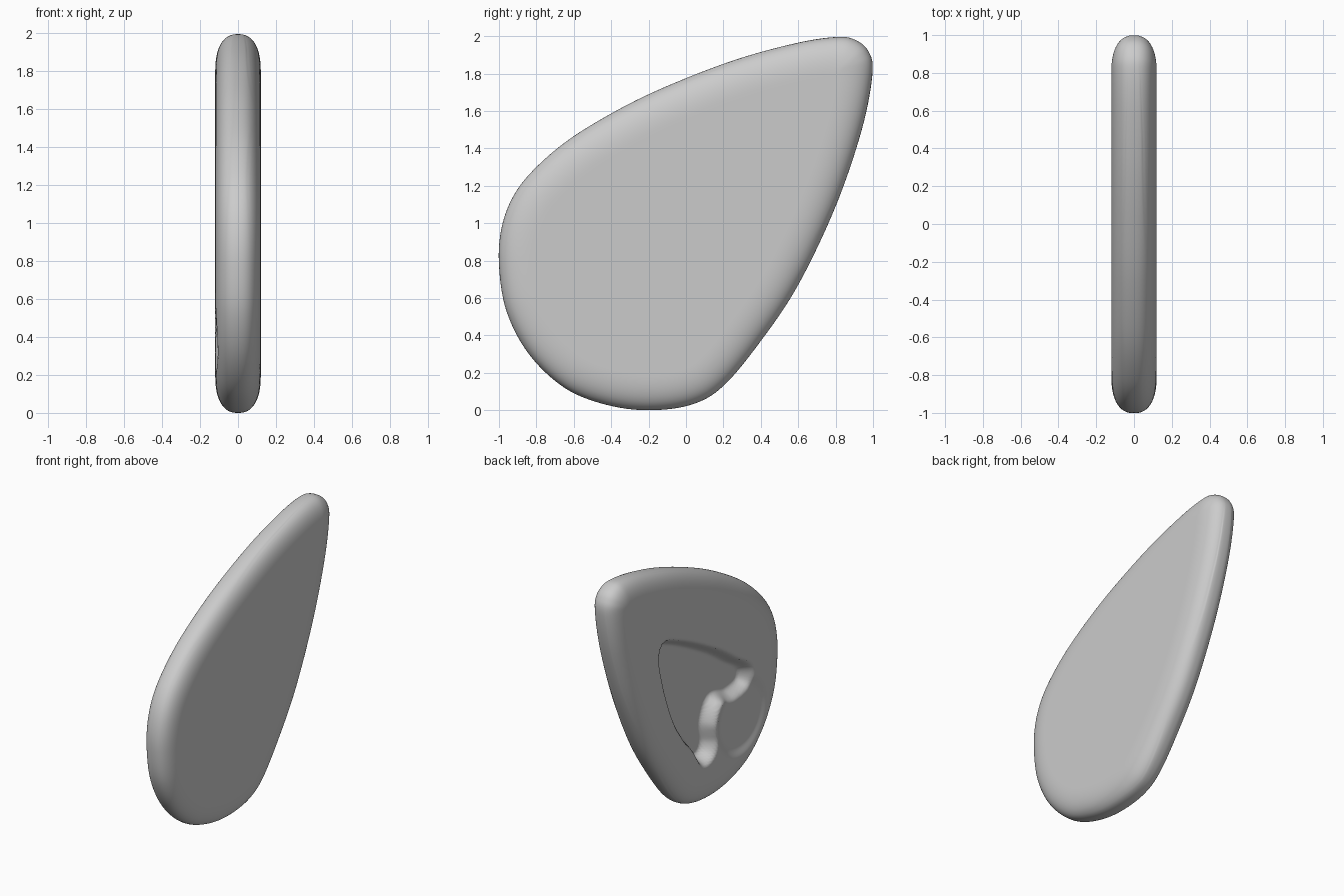
import bpy, bmesh, math
from mathutils import Vector, kdtree

if "Cube" in bpy.data.objects:
    bpy.data.objects.remove(bpy.data.objects["Cube"])

# (y, z) control points: teardrop outline and the carved hollow on the left face
OUTLINE = [(-.2, 0), (.03, .03), (.2, .13), (.4, .37), (.6, .67), (.8, 1.09), (.94, 1.5),
           (.997, 1.8), (.975, 1.92), (.9, 1.982), (.8, 1.995), (.6, 1.965), (.3, 1.885),
           (0, 1.775), (-.3, 1.64), (-.6, 1.465), (-.8, 1.3), (-.92, 1.15), (-.985, .98),
           (-1, .78), (-.96, .53), (-.84, .3), (-.65, .12), (-.43, .03)]
HOLLOW = [(-.03, .32), (.08, .47), (.18, .58), (.31, .78), (.42, 1.06), (.475, 1.31),
          (.41, 1.4), (.25, 1.35), (.04, 1.25), (-.23, 1.10), (-.42, .97), (-.6, .84),
          (-.6, .7), (-.43, .66), (-.26, .69), (-.18, .57), (-.19, .42), (-.14, .33)]
HALF, EDGE = .12, .2            # half thickness, width of the rounded edge
CENTRE = Vector((0, .95))
RAYS, RINGS = 192, 84


def closed_spline(points, steps):
    """Closed Catmull-Rom curve, counter-clockwise."""
    p = [Vector(q) for q in points]
    n, out = len(p), []
    for i in range(n):
        a, b, c, d = p[i - 1], p[i], p[(i + 1) % n], p[(i + 2) % n]
        for k in range(steps):
            t = k / steps
            out.append(.5 * (2 * b + (c - a) * t + (2 * a - 5 * b + 4 * c - d) * t * t
                             + (3 * b - a - 3 * c + d) * t ** 3))
    return out


def distance_field(curve):
    """Signed distance to a closed curve, positive inside."""
    tree = kdtree.KDTree(len(curve))
    for i, q in enumerate(curve):
        tree.insert((q.x, q.y, 0), i)
    tree.balance()

    def dist(q):
        _, i, d = tree.find((q.x, q.y, 0))
        tan = curve[(i + 1) % len(curve)] - curve[i - 1]
        off = q - curve[i]
        return d if tan.x * off.y - tan.y * off.x > 0 else -d
    return dist


def smooth(v):
    v = max(0, min(1, v))
    return v * v * (3 - 2 * v)


edge_dist = distance_field(closed_spline(OUTLINE, 40))
hollow_dist = distance_field(closed_spline(HOLLOW, 40))
rim = closed_spline(OUTLINE, RAYS // len(OUTLINE))


def face_height(q, side):
    """Distance of the left (-1) or right (+1) face from the middle plane."""
    u = 1 - min(1, abs(edge_dist(q)) / EDGE)
    h = HALF * (1 - u ** 2.4) ** (1 / 2.4)
    if side < 0:
        dip = math.hypot((q.x + .5) / .32, (q.y - .5) / .30)
        cut = smooth((hollow_dist(q) + .02) / .075)
        shallow = .025 * smooth((1 - dip) / .3)
        h -= shallow + (.105 - shallow) * cut
    return h


# Ear body: concentric rings on both faces, joined along the rim
bm = bmesh.new()
edge = [bm.verts.new((0, q.x, q.y)) for q in rim]
for side in (-1, 1):
    outer = edge
    for r in range(RINGS - 1, 0, -1):
        t = math.sin(math.pi / 2 * r / RINGS)
        inner = []
        for q in rim:
            s = CENTRE.lerp(q, t)
            inner.append(bm.verts.new((side * face_height(s, side), s.x, s.y)))
        for i in range(RAYS):
            j = (i + 1) % RAYS
            bm.faces.new((outer[i], outer[j], inner[j], inner[i]))
        outer = inner
    tip = bm.verts.new((side * face_height(CENTRE, side), CENTRE.x, CENTRE.y))
    for i in range(RAYS):
        bm.faces.new((outer[i], outer[(i + 1) % RAYS], tip))
bmesh.ops.recalc_face_normals(bm, faces=bm.faces)
for f in bm.faces:
    f.smooth = True

mesh = bpy.data.meshes.new("ear")
bm.to_mesh(mesh)
bm.free()
ear = bpy.data.objects.new("ear", mesh)
bpy.context.collection.objects.link(ear)
